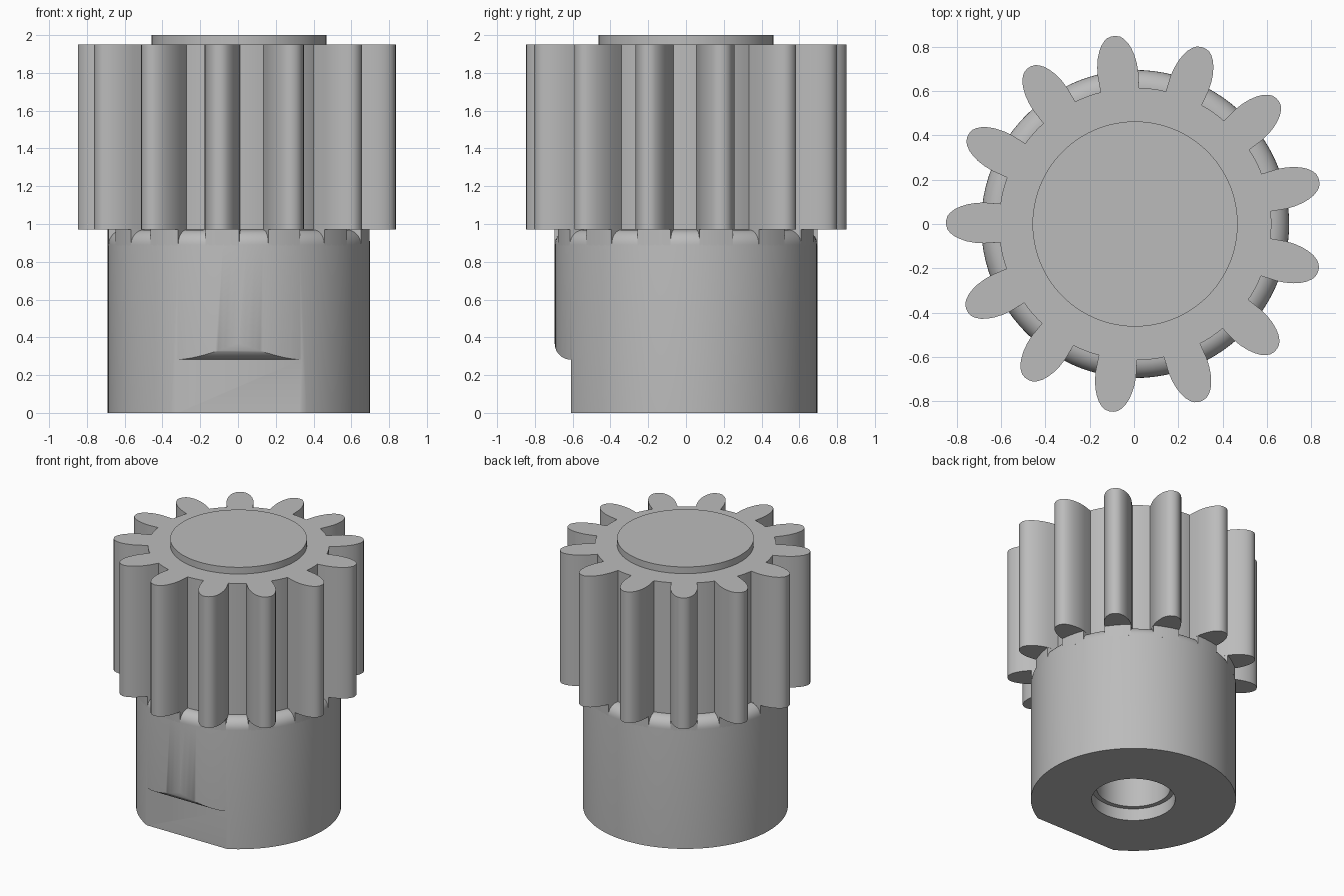
import bpy, bmesh
from math import sin, cos, pi, radians, asin

TEETH = 13
STEP = 2 * pi / TEETH
PHASE = pi - radians(0.4)
CENTRE_X = 0.005

cube = bpy.data.objects.get("Cube")
if cube:
    bpy.data.objects.remove(cube, do_unlink=True)

steel = bpy.data.materials.new("grey metal")
steel.use_nodes = True
GREY = (0.5, 0.5, 0.5, 1)
steel.diffuse_color = GREY
steel.node_tree.nodes["Principled BSDF"].inputs["Base Color"].default_value = GREY


def make_object(name, bm, x=CENTRE_X):
    bmesh.ops.recalc_face_normals(bm, faces=bm.faces)
    mesh = bpy.data.meshes.new(name)
    bm.to_mesh(mesh)
    bm.free()
    mesh.materials.append(steel)
    obj = bpy.data.objects.new(name, mesh)
    obj.location.x = x
    bpy.context.collection.objects.link(obj)
    return obj


def smooth(obj):
    bpy.ops.object.select_all(action='DESELECT')
    obj.select_set(True)
    bpy.context.view_layer.objects.active = obj
    bpy.ops.object.shade_smooth_by_angle(angle=radians(30))


def add_prism(bm, outline, direction):
    """Extrude a closed outline of 3D points along a direction."""
    face = bm.faces.new([bm.verts.new(p) for p in outline])
    result = bmesh.ops.extrude_face_region(bm, geom=[face], use_keep_orig=True)
    moved = [v for v in result["geom"] if isinstance(v, bmesh.types.BMVert)]
    bmesh.ops.translate(bm, verts=moved, vec=direction)


def lathe(profile, segments=104):
    bm = bmesh.new()
    verts = [bm.verts.new((r, 0, z)) for r, z in profile]
    edges = [bm.edges.new(pair) for pair in zip(verts, verts[1:])]
    bmesh.ops.spin(bm, geom=verts + edges, cent=(0, 0, 0), axis=(0, 0, 1),
                   angle=2 * pi, steps=segments)
    bmesh.ops.remove_doubles(bm, verts=bm.verts, dist=0.0002)
    return bm


def turned(along, across, angle, z):
    return (along * cos(angle) - across * sin(angle),
            along * sin(angle) + across * cos(angle), z)


# Hub: stepped blind bore below, rounded shoulder above
shoulder = [(0.615 + 0.08 * cos(a), 0.89 + 0.08 * sin(a))
            for a in [i * pi / 16 for i in range(9)]]
hub = make_object("hub", lathe(
    [(0, 0.85), (0.25, 0.85), (0.25, 0.09), (0.283, 0.09), (0.283, 0),
     (0.695, 0)] + shoulder + [(0, 0.97)]))

# Flat on the front of the hub, ending in a rounded lip
lip = [(-0.61 - 0.085 * sin(a), 0.367 - 0.085 * cos(a))
       for a in [i * pi / 20 for i in range(11)]]
section = [(-0.61, -0.1)] + lip + [(-0.9, 0.367), (-0.9, -0.1)]
bm = bmesh.new()
add_prism(bm, [(-0.6, y, z) for y, z in section], (1.2, 0, 0))
cutter = make_object("flat_cutter", bm)
cut = hub.modifiers.new("flat", 'BOOLEAN')
cut.operation = 'DIFFERENCE'
cut.solver = 'EXACT'
cut.object = cutter
bpy.context.view_layer.objects.active = hub
bpy.ops.object.modifier_apply(modifier=cut.name)
bpy.data.objects.remove(cutter, do_unlink=True)

# Toothed wheel: distance from the axis, half width of the tooth
flank = [(0.608, 0.087), (0.68, 0.092), (0.72, 0.09), (0.76, 0.083),
         (0.79, 0.073), (0.815, 0.061), (0.835, 0.045), (0.847, 0.03),
         (0.853, 0.01)]
tooth = [(r, -w) for r, w in flank] + [(r, w) for r, w in reversed(flank)]
outline = []
for i in range(TEETH):
    angle = PHASE + i * STEP
    outline += [turned(r, w, angle, 0.97) for r, w in tooth]
    for offset in (-0.06, 0, 0.06):
        outline.append(turned(0.615, 0, angle + STEP / 2 + offset, 0.97))
bm = bmesh.new()
add_prism(bm, outline, (0, 0, 0.98))
wheel = make_object("toothed_wheel", bm)

# Tooth supports filling the shoulder under each tooth
half = asin(0.09 / 0.695)
support = [(0.5, -0.087)]
support += [(0.695 * cos(a), 0.695 * sin(a))
            for a in [half * (k / 3 - 1) for k in range(7)]]
support.append((0.5, 0.087))
bm = bmesh.new()
for i in range(TEETH):
    angle = PHASE + i * STEP
    add_prism(bm, [turned(r, w, angle, 0.885) for r, w in support], (0, 0, 0.087))
supports = make_object("tooth_supports", bm)

# Raised round boss on the top
boss = make_object("end_boss", lathe(
    [(0, 1.93), (0.463, 1.93), (0.463, 2.0), (0, 2.0)]))

for part in (hub, wheel, supports, boss):
    smooth(part)
